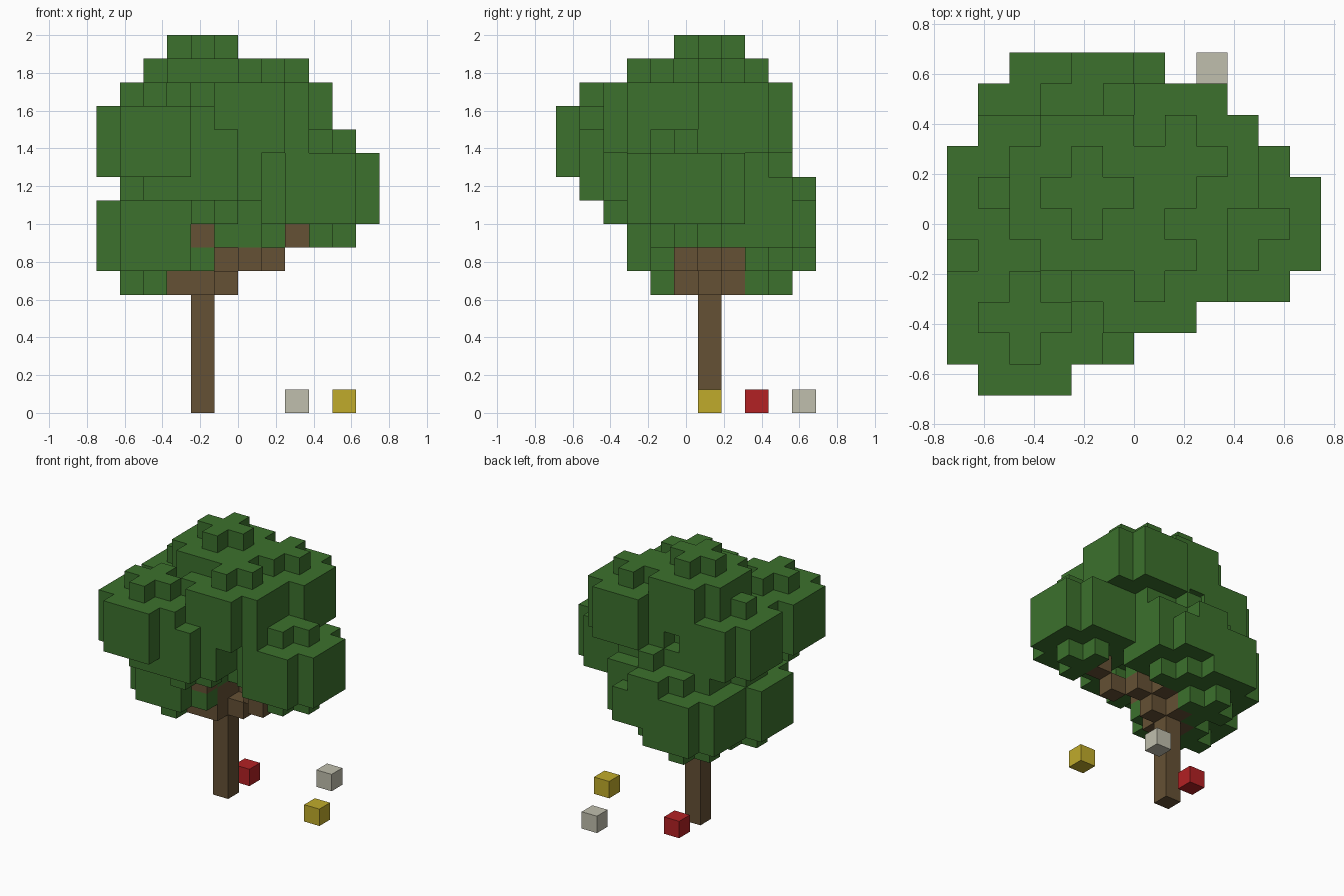
import bpy
import bmesh
import math
from mathutils import Vector

cube = bpy.data.objects.get("Cube")
if cube:
    bpy.data.objects.remove(cube, do_unlink=True)

S = 0.125                                   # edge of one block
ORIGIN = Vector((-0.75, -0.6875, 0))        # corner of block (0, 0, 0)
AXES = [Vector(a) for a in ((1, 0, 0), (0, 1, 0), (0, 0, 1))]


def material(name, rgb):
    mat = bpy.data.materials.new(name)
    mat.use_nodes = True
    mat.diffuse_color = (*rgb, 1)
    shader = mat.node_tree.nodes["Principled BSDF"]
    shader.inputs["Base Color"].default_value = (*rgb, 1)
    shader.inputs["Roughness"].default_value = 0.9
    return mat


def build_blocks(name, cells, mat, neighbours=frozenset()):
    """Outer skin of a set of blocks, without faces between blocks."""
    bm = bmesh.new()
    solid = set(cells) | set(neighbours)
    for cell in sorted(cells):
        centre = Vector(cell) + Vector((0.5, 0.5, 0.5))
        for i, axis in enumerate(AXES):
            u, v = AXES[(i + 1) % 3] / 2, AXES[(i + 2) % 3] / 2
            for side in (1, -1):
                n = axis * side
                if tuple(int(c) for c in Vector(cell) + n) in solid:
                    continue
                mid = centre + n / 2
                ring = [mid - u - v, mid + u - v, mid + u + v, mid - u + v]
                bm.faces.new([bm.verts.new(ORIGIN + p * S) for p in ring[::side]])
    bmesh.ops.remove_doubles(bm, verts=bm.verts, dist=S / 100)
    # merge coplanar squares into large flat faces
    bmesh.ops.dissolve_limit(bm, angle_limit=math.radians(1),
                             verts=bm.verts, edges=bm.edges)
    mesh = bpy.data.meshes.new(name)
    bm.to_mesh(mesh)
    bm.free()
    mesh.materials.append(mat)
    obj = bpy.data.objects.new(name, mesh)
    bpy.context.collection.objects.link(obj)


def leaf_cluster(x, y, z):
    """Five layers: a plus, three wide layers with cut corners, a plus."""
    cells = set()
    for layer in range(5):
        radius = 2 if layer in (0, 4) else 3
        for dx in range(-2, 3):
            for dy in range(-2, 3):
                if math.hypot(abs(dx) + 0.5, abs(dy) + 0.5) <= radius:
                    cells.add((x + dx, y + dy, z + layer))
    return cells


leaf_green = material("leaf green", (0.045, 0.165, 0.026))
bark_brown = material("bark brown", (0.130, 0.082, 0.035))
petal_red = material("petal red", (0.45, 0.015, 0.017))
petal_yellow = material("petal yellow", (0.53, 0.41, 0.024))
petal_white = material("petal white", (0.53, 0.52, 0.42))

# Trunk and branches
trunk = {(4, 6, z) for z in range(12)}
branches = {(5, 6, 5), (6, 6, 6), (7, 5, 6), (8, 5, 7),     # to the left
            (3, 6, 5), (3, 5, 5),                           # to the right
            (4, 7, 5), (5, 7, 6),                           # to the back
            (4, 5, 5), (4, 5, 6), (4, 4, 7)}                # to the front

# Foliage: base block of every leaf cluster
clusters = [(4, 6, 11), (6, 4, 10), (7, 7, 10), (2, 2, 9), (2, 6, 9),
            (4, 3, 8), (9, 5, 7), (5, 8, 6), (3, 8, 5), (2, 5, 5)]
leaves = set().union(*(leaf_cluster(*c) for c in clusters))
leaves.discard((6, 10, 9))
wood = trunk | branches
leaves -= wood

build_blocks("trunk_and_branches", wood, bark_brown, leaves)
build_blocks("foliage", leaves, leaf_green, wood)

# Single blocks on the ground
build_blocks("red_flower", {(4, 8, 0)}, petal_red)
build_blocks("yellow_flower", {(10, 6, 0)}, petal_yellow)
build_blocks("white_flower", {(8, 10, 0)}, petal_white)
